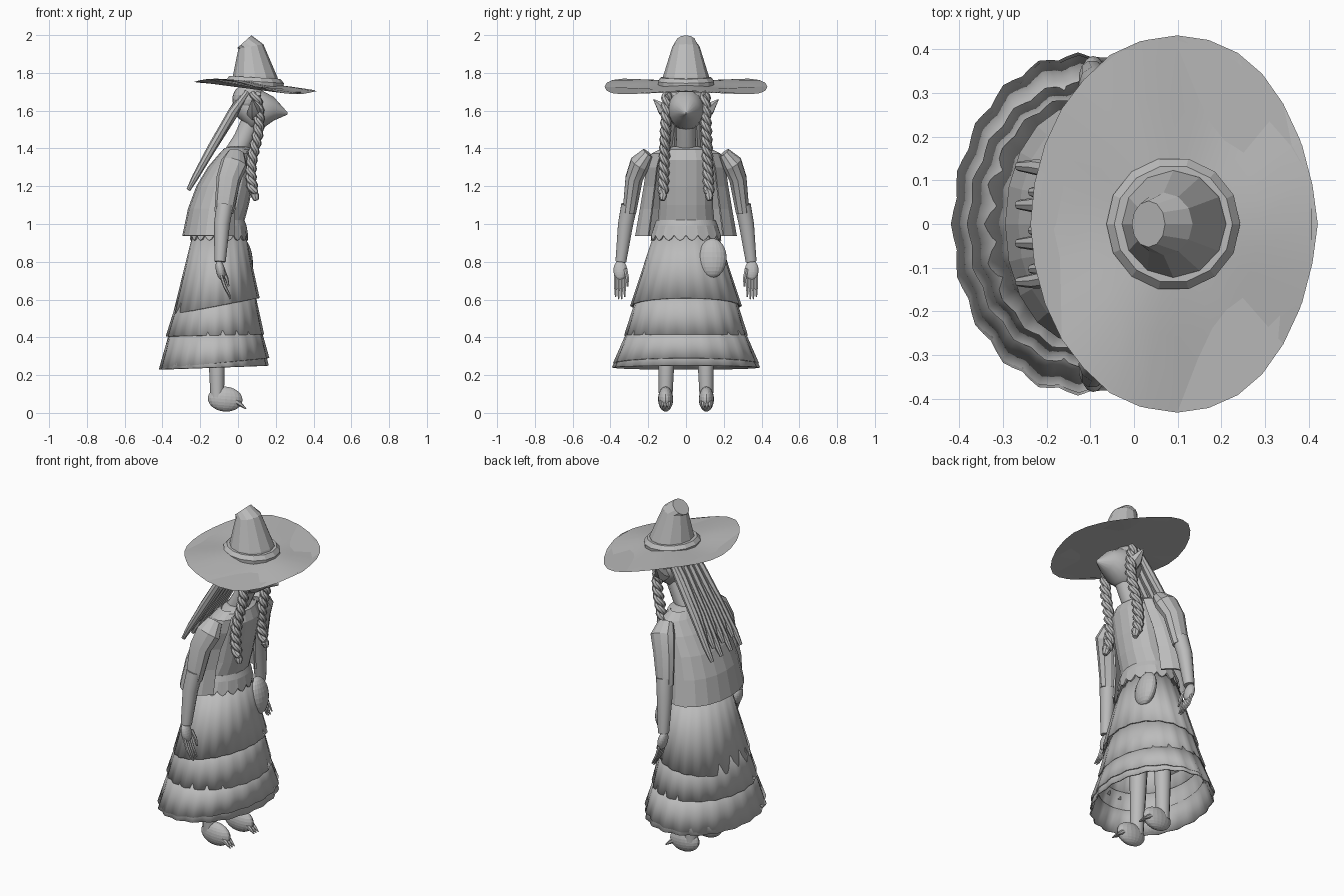
import bpy, bmesh
from math import sin, cos, pi, radians
from mathutils import Vector

old = bpy.data.objects.get("Cube")
if old:
    bpy.data.objects.remove(old)

grey = bpy.data.materials.new("plain grey")
grey.use_nodes = True
grey.diffuse_color = (0.5, 0.5, 0.5, 1)
grey.node_tree.nodes["Principled BSDF"].inputs["Base Color"].default_value = (0.5, 0.5, 0.5, 1)


def loft(name, rings, closed=True, caps=True, thick=0, smooth=0):
    """Skin a list of equal-length point rings into one mesh."""
    bm = bmesh.new()
    rows = [[bm.verts.new(p) for p in ring] for ring in rings]
    n = len(rows[0])
    for a, b in zip(rows, rows[1:]):
        for i in range(n if closed else n - 1):
            j = (i + 1) % n
            bm.faces.new((a[i], a[j], b[j], b[i]))
    if caps:
        bm.faces.new(rows[0])
        bm.faces.new(rows[-1])
    bmesh.ops.recalc_face_normals(bm, faces=bm.faces)
    me = bpy.data.meshes.new(name)
    bm.to_mesh(me)
    bm.free()
    me.materials.append(grey)
    ob = bpy.data.objects.new(name, me)
    bpy.context.collection.objects.link(ob)
    if thick:
        mod = ob.modifiers.new("thickness", "SOLIDIFY")
        mod.thickness = thick
        mod.offset = 0
    if smooth:
        bpy.ops.object.select_all(action="DESELECT")
        ob.select_set(True)
        bpy.context.view_layer.objects.active = ob
        bpy.ops.object.shade_smooth_by_angle(angle=radians(smooth))
    return ob


def oval(z, cx, rx, ry, n=16, start=0, end=2 * pi, tilt=0, wave=0, folds=0):
    """Level oval ring, optionally an open arc, tilted or pleated."""
    full = end - start > 6.28
    out = []
    for i in range(n):
        t = start + (end - start) * i / (n if full else n - 1)
        k = 1 + wave * cos(folds * t)
        out.append((cx + rx * k * cos(t), ry * k * sin(t), z + tilt * cos(t)))
    return out


def tube(name, path, radii, sides=8, flat=1, smooth=40):
    """Round tube along a path; flat squashes it sideways."""
    pts = [Vector(p) for p in path]
    rings = []
    for i, (p, r) in enumerate(zip(pts, radii)):
        d = (pts[min(i + 1, len(pts) - 1)] - pts[max(i - 1, 0)]).normalized()
        u = d.cross(Vector((0, 1, 0))).normalized()
        v = d.cross(u)
        rings.append([p + r * (u * cos(a) + v * flat * sin(a))
                      for a in (2 * pi * k / sides for k in range(sides))])
    return loft(name, rings, smooth=smooth)


def ball(name, centre, size, tilt=0):
    bpy.ops.mesh.primitive_uv_sphere_add(segments=20, ring_count=12, location=centre)
    ob = bpy.context.object
    ob.name = name
    ob.scale = size
    ob.rotation_euler.y = tilt
    ob.data.materials.append(grey)
    return ob


# Hat: wavy brim, band, crooked crown with a slanted tip
def brim_ring(f, lift):
    ring = []
    for i in range(28):
        t = 2 * pi * i / 28
        z = 1.728 + lift + f * (-0.04 * cos(t) + 0.0175 * cos(3 * t))
        ring.append((0.092 + 0.322 * f * cos(t), 0.43 * f * sin(t), z))
    return ring


loft("hat_brim", [brim_ring(0.25, 0.012), brim_ring(0.6, 0.005), brim_ring(1, 0)],
     thick=0.014, smooth=30)
loft("hat_band", [oval(1.73, 0.09, 0.15, 0.15, 14, tilt=-0.012),
                  oval(1.755, 0.09, 0.153, 0.153, 14, tilt=-0.01),
                  oval(1.776, 0.09, 0.135, 0.135, 14, tilt=-0.008)])
loft("hat_crown", [oval(1.74, 0.09, 0.128, 0.128, 12),
                   oval(1.78, 0.09, 0.118, 0.122, 12),
                   oval(1.94, 0.068, 0.066, 0.072, 12, tilt=0.012),
                   oval(1.965, 0.033, 0.038, 0.053, 12, tilt=0.034)])

# Head with a pointed snout, neck, hair cap
head = [(-0.02, 1.63, 0.05, 0.05), (0.02, 1.63, 0.085, 0.085), (0.07, 1.61, 0.097, 0.118),
        (0.13, 1.605, 0.092, 0.1), (0.19, 1.61, 0.065, 0.062), (0.262, 1.585, 0.004, 0.006)]
loft("head", [[(x, ry * cos(a), z + rz * sin(a))
               for a in (2 * pi * k / 16 for k in range(16))] for x, z, ry, rz in head], smooth=35)
tube("neck", [(-0.02, 0, 1.36), (0.03, 0, 1.45), (0.07, 0, 1.54)], [0.06, 0.054, 0.054], 10)
ball("hair_cap", (0.055, 0, 1.66), (0.085, 0.1, 0.085))

# Long locks hanging away from the back of the head
for i in range(10):
    s = (i - 4.5) / 4.5
    drop = 0.05 * (i % 3)
    tube("back_lock", [(0.05 - 0.02 * (1 - s * s), 0.085 * s, 1.7),
                       (-0.03, 0.095 * s, 1.59 - 0.015 * (i % 2)),
                       (-0.14, 0.115 * s, 1.4),
                       (-0.225 + drop * 0.4, 0.13 * s, 1.25 + drop * 0.7),
                       (-0.263 + drop * 0.6, 0.132 * s, 1.18 + drop)],
         [0.016, 0.025, 0.024, 0.018, 0.011], 8)

# Torso and scalloped waistband
loft("torso", [oval(0.92, -0.105, 0.135, 0.16), oval(1.02, -0.08, 0.115, 0.15),
               oval(1.1, -0.045, 0.102, 0.142), oval(1.2, -0.02, 0.098, 0.142),
               oval(1.34, 0.01, 0.09, 0.145), oval(1.395, 0, 0.08, 0.13),
               oval(1.41, 0, 0.05, 0.07)])
scallop = [(x, y, 0.94 - 0.028 * abs(sin(9 * 2 * pi * i / 72)))
           for i, (x, y, z) in enumerate(oval(0, -0.1, 0.15, 0.183, 72))]
loft("waistband", [oval(1.02, -0.09, 0.12, 0.153, 72), oval(0.99, -0.095, 0.136, 0.165, 72),
                   scallop], caps=False, thick=0.008)

# Jacket hanging open at the front
jacket = [(1.4, -0.005, 0.06, 0.12), (1.37, -0.01, 0.085, 0.18), (1.3, -0.04, 0.115, 0.205),
          (1.2, -0.085, 0.13, 0.22), (1.08, -0.115, 0.145, 0.24), (0.937, -0.13, 0.16, 0.265)]
loft("jacket", [oval(z, cx, rx, ry, 15, radians(48), radians(312))
                for z, cx, rx, ry in jacket], closed=False, caps=False, thick=0.01)

# Skirt tiers, each pleated more strongly toward the hem
def tier(name, top, hem, tilt, folds=20):
    mid = [(a + b) / 2 for a, b in zip(top, hem)]
    loft(name, [oval(*top, 80), oval(*mid, 80, tilt=tilt / 2, wave=0.01, folds=folds),
                oval(*hem, 80, tilt=tilt, wave=0.018, folds=folds)],
         caps=False, thick=0.008, smooth=25)


tier("overskirt", (0.95, -0.1, 0.135, 0.165), (0.565, -0.115, 0.222, 0.287), 0.042)
tier("middle_skirt", (0.64, -0.11, 0.195, 0.25), (0.41, -0.122, 0.252, 0.318), 0.005)
tier("lower_skirt", (0.45, -0.118, 0.235, 0.3), (0.262, -0.126, 0.283, 0.376), 0.028)
tier("hem_ruffle", (0.36, -0.12, 0.25, 0.33), (0.24, -0.128, 0.282, 0.382), 0.01)

# Hip pouch
ball("pouch", (0.035, 0.14, 0.82), (0.042, 0.075, 0.105), radians(-8))

# Parts on both sides
for side, s in (("right", -1), ("left", 1)):
    # Ear
    tube(side + "_ear", [(0.09, 0.08 * s, 1.59), (0.085, 0.125 * s, 1.61),
                         (0.075, 0.172 * s, 1.66)], [0.045, 0.034, 0.002], 6)

    # Two-strand braid with a tuft
    steps = 48
    for strand in range(2):
        path = []
        for i in range(steps + 1):
            f = i / steps
            a = 2 * pi * 6 * f + pi * strand
            path.append((0.09 + 0.022 * sin(6 * f) + 0.014 * cos(a),
                         s * (0.1 + 0.022 * f) + 0.014 * sin(a), 1.69 - 0.53 * f))
        tube(side + "_braid", path, [0.018] * steps + [0.01], 8)
    tube(side + "_braid_tuft", [(0.086, 0.122 * s, 1.18), (0.09, 0.122 * s, 1.15),
                                (0.097, 0.125 * s, 1.125)], [0.012, 0.023, 0.013], 8)

    # Sleeve and forearm
    tube(side + "_sleeve", [(-0.01, 0.2 * s, 1.375), (-0.02, 0.245 * s, 1.32),
                            (-0.05, 0.275 * s, 1.24), (-0.075, 0.3 * s, 1.06)],
         [0.045, 0.072, 0.064, 0.05], 10, 0.75, 25)
    tube(side + "_forearm", [(-0.07, 0.3 * s, 1.1), (-0.085, 0.32 * s, 1.0),
                             (-0.095, 0.345 * s, 0.8)], [0.045, 0.042, 0.03], 10)

    # Hand with four fingers and a thumb
    ball(side + "_palm", (-0.093, 0.348 * s, 0.755), (0.024, 0.036, 0.055), radians(-12))
    for k in range(4):
        y = s * (0.325 + 0.016 * k)
        long = 0.012 * (k in (1, 2))
        tube(side + "_finger", [(-0.09, y, 0.73), (-0.07, y, 0.67), (-0.04, y, 0.615 - long)],
             [0.01, 0.009, 0.004], 6)
    tube(side + "_thumb", [(-0.08, 0.32 * s, 0.76), (-0.06, 0.31 * s, 0.71),
                           (-0.05, 0.31 * s, 0.67)], [0.011, 0.01, 0.005], 6)

    # Leg, foot and toes
    tube(side + "_leg", [(-0.11, 0.09 * s, 0.9), (-0.115, 0.1 * s, 0.45),
                         (-0.11, 0.108 * s, 0.08)], [0.07, 0.048, 0.036], 12)
    ball(side + "_foot", (-0.068, 0.108 * s, 0.073), (0.092, 0.04, 0.066), radians(5))
    for k in (-1, 0, 1):
        y = 0.108 * s + 0.018 * k
        tube(side + "_toe", [(-0.03, y, 0.075), (0.01, y * 1.02, 0.048), (0.042, y * 1.03, 0.022)],
             [0.013, 0.012, 0.003], 6)
